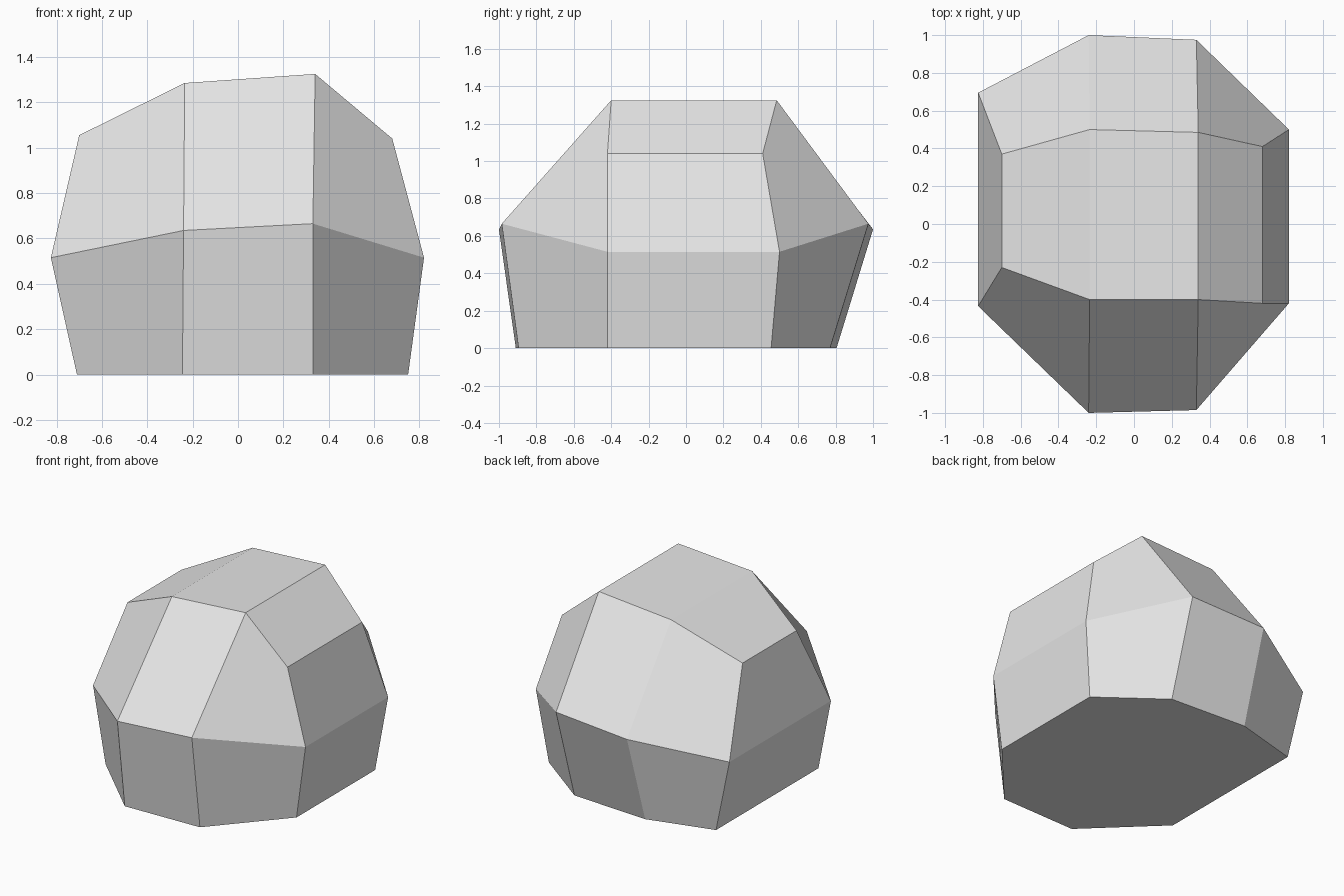
import bpy
import bmesh

default_cube = bpy.data.objects.get("Cube")
if default_cube:
    bpy.data.objects.remove(default_cube, do_unlink=True)

# Plain stone colour
stone = bpy.data.materials.new("stone_grey")
stone.use_nodes = True
grey = (0.8, 0.8, 0.8, 1.0)
stone.diffuse_color = grey
stone.node_tree.nodes["Principled BSDF"].inputs["Base Color"].default_value = grey

# Each level has four columns from -x to +x: (x, height, front y, back y)
base = [(-0.71, 0, -0.46, 0.68), (-0.245, 0, -0.91, 0.805),
        (0.33, 0, -0.895, 0.77), (0.75, 0, -0.42, 0.455)]
waist = [(-0.825, 0.515, -0.435, 0.695), (-0.24, 0.635, -1.0, 1.0),
         (0.33, 0.665, -0.985, 0.975), (0.82, 0.515, -0.42, 0.5)]
crown = [(-0.7, 1.055, -0.23, 0.37), (-0.235, 1.285, -0.4, 0.5),
         (0.34, 1.325, -0.4, 0.485), (0.68, 1.04, -0.42, 0.41)]


def add_ring(bm, columns):
    """Make a closed loop: along the front, then back along the rear."""
    front = [bm.verts.new((x, y, z)) for x, z, y, _ in columns]
    rear = [bm.verts.new((x, y, z)) for x, z, _, y in reversed(columns)]
    return front + rear


def bridge(bm, lower, upper):
    """Join two loops with flat side facets."""
    count = len(lower)
    for i in range(count):
        j = (i + 1) % count
        bm.faces.new((lower[i], lower[j], upper[j], upper[i]))


bm = bmesh.new()
rings = [add_ring(bm, level) for level in (base, waist, crown)]
for lower, upper in zip(rings, rings[1:]):
    bridge(bm, lower, upper)

# Flat underside
bm.faces.new(list(reversed(rings[0])))

# Crown facets running front to back
top = rings[-1]
for i in range(len(crown) - 1):
    bm.faces.new((top[i], top[i + 1], top[-i - 2], top[-i - 1]))

bmesh.ops.recalc_face_normals(bm, faces=bm.faces)
mesh = bpy.data.meshes.new("boulder")
bm.to_mesh(mesh)
bm.free()
mesh.materials.append(stone)

boulder = bpy.data.objects.new("boulder", mesh)
bpy.context.collection.objects.link(boulder)
